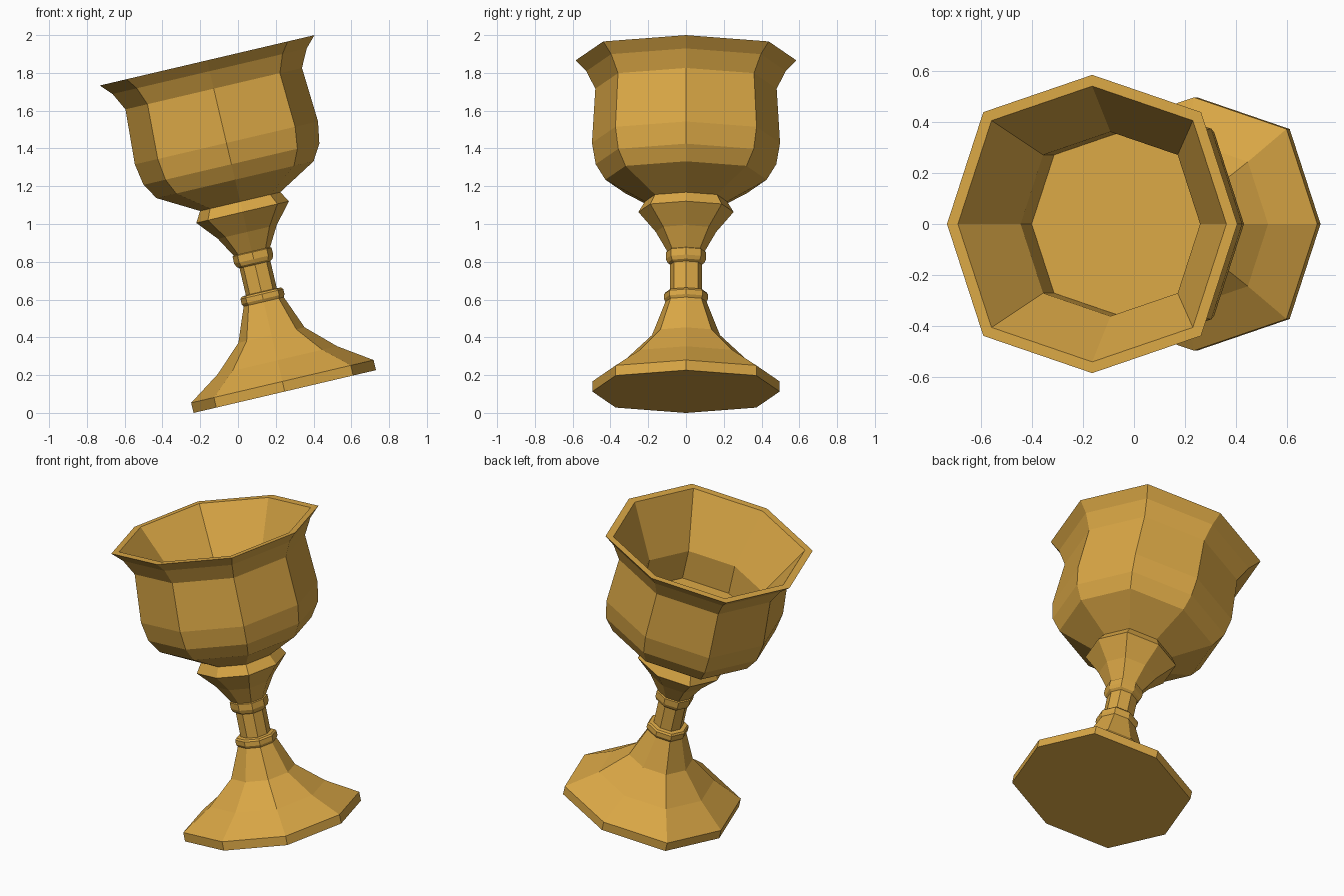
import bpy, bmesh, math
from mathutils import Matrix

if "Cube" in bpy.data.objects:
    bpy.data.objects.remove(bpy.data.objects["Cube"])

gold = bpy.data.materials.new("warm_gold")
gold.diffuse_color = (0.70, 0.386, 0.06, 1)
gold.use_nodes = True
gold.node_tree.nodes["Principled BSDF"].inputs["Base Color"].default_value = gold.diffuse_color

# Whole goblet leans towards -x
LEAN = Matrix.Translation((0.2475, 0, 0.113)) @ Matrix.Rotation(math.radians(-13.2), 4, 'Y')
# Slightly boxy octagon: the diagonal corners sit at 0.75, 0.75
OCT = [(1, 0), (.75, .75), (0, 1), (-.75, .75), (-1, 0), (-.75, -.75), (0, -1), (.75, -.75)]


def lathe(name, profile, cap_start=False, cap_end=False):
    """Sweep (radius, height) points round the octagon."""
    bm = bmesh.new()
    rings = [[bm.verts.new((r * x, r * y, h)) for x, y in OCT] for r, h in profile]
    for a, b in zip(rings, rings[1:]):
        for i in range(8):
            j = (i + 1) % 8
            bm.faces.new((a[i], a[j], b[j], b[i]))
    if cap_start:
        bm.faces.new(rings[0][::-1])
    if cap_end:
        bm.faces.new(rings[-1])
    mesh = bpy.data.meshes.new(name)
    bm.to_mesh(mesh)
    bm.free()
    mesh.transform(LEAN)
    mesh.materials.append(gold)
    ob = bpy.data.objects.new(name, mesh)
    bpy.context.collection.objects.link(ob)
    return ob


# Flared foot with a small collar on top
lathe("foot", [(.496, 0), (.496, .055), (.325, .17), (.18, .307), (.109, .488),
               (.117, .503), (.116, .53), (.108, .54), (.084, .543)], cap_start=True)
# Narrow stem
lathe("stem", [(.084, .543), (.084, .69)])
# Collar and cup-shaped knop under the bowl
lathe("bowl_holder", [(.084, .69), (.098, .70), (.106, .72), (.106, .758), (.099, .762),
                      (.16, .868), (.252, .976), (.218, 1.033)])
# Bowl: outside, flared lip, flat rim, then inside down to the floor
lathe("bowl", [(.218, 1.033), (.427, 1.152), (.478, 1.236), (.498, 1.352), (.48, 1.647),
               (.528, 1.742), (.584, 1.801), (.54, 1.801), (.361, 1.489), (.361, 1.30)],
      cap_end=True)
